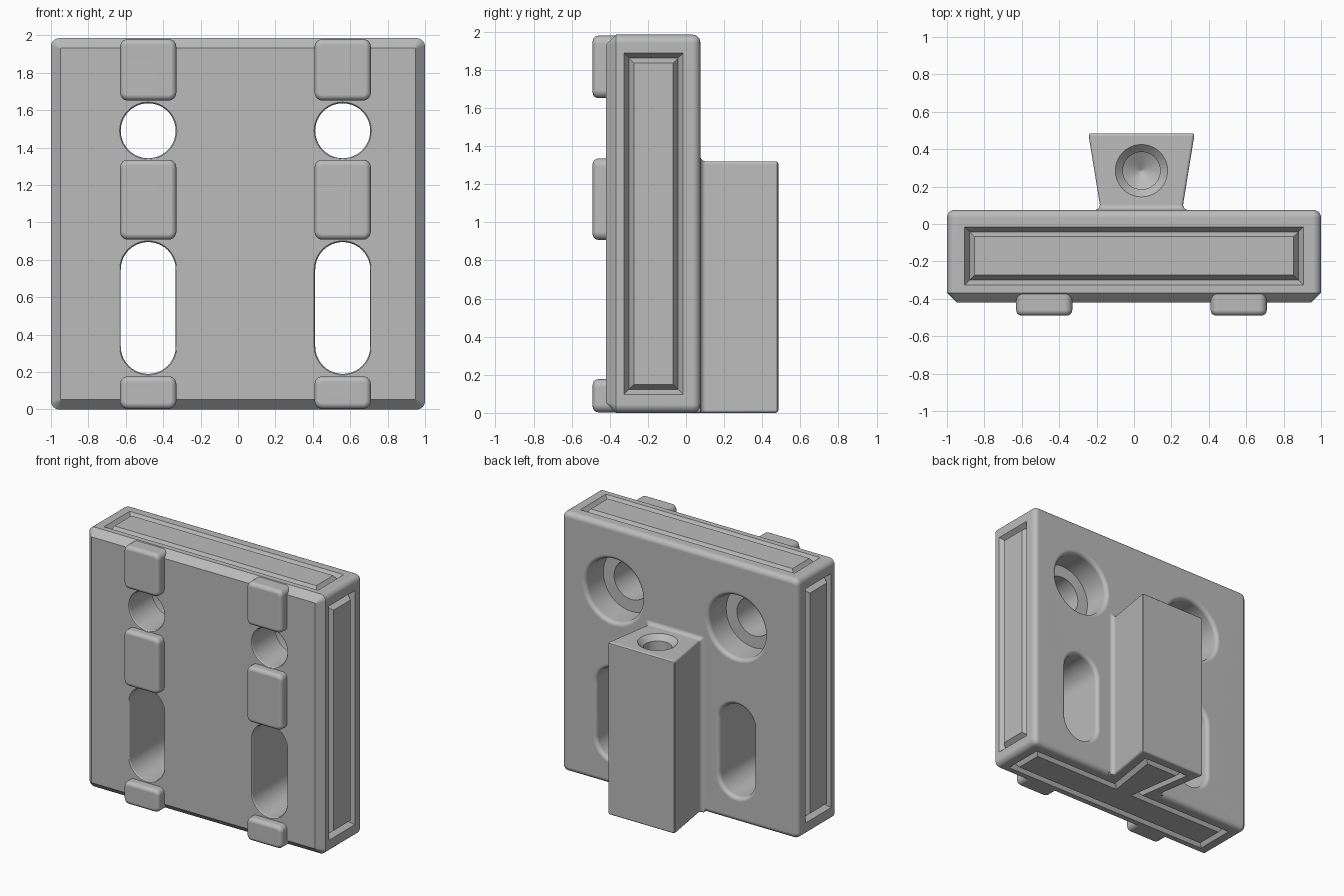
import bpy, bmesh
from math import sin, cos, pi
from mathutils import Vector, Matrix

cube = bpy.data.objects.get("Cube")
if cube:
    bpy.data.objects.remove(cube, do_unlink=True)

grey = bpy.data.materials.new("plain grey")
grey.use_nodes = True
colour = (0.5, 0.5, 0.5, 1)
grey.diffuse_color = colour
grey.node_tree.nodes["Principled BSDF"].inputs["Base Color"].default_value = colour

HEIGHT, BACK, FRONT = 1.985, 0.075, -0.42
AXIS = 0.04            # centre line of the rail and the hole columns
COLUMNS = (AXIS - 0.52, AXIS + 0.52)


def finish(name, bm, matrix=Matrix()):
    bmesh.ops.remove_doubles(bm, verts=bm.verts, dist=1e-5)
    bmesh.ops.recalc_face_normals(bm, faces=bm.faces)
    bm.transform(matrix)
    mesh = bpy.data.meshes.new(name)
    bm.to_mesh(mesh)
    bm.free()
    mesh.materials.append(grey)
    ob = bpy.data.objects.new(name, mesh)
    bpy.context.collection.objects.link(ob)
    return ob


def skin(bm, rings, closed=False):
    """Join rings of points with quads, capping the ends unless closed."""
    rings = [[bm.verts.new(p) for p in ring] for ring in rings]
    pairs = list(zip(rings, rings[1:]))
    if closed:
        pairs.append((rings[-1], rings[0]))
    for a, b in pairs:
        for i in range(len(a)):
            j = (i + 1) % len(a)
            bm.faces.new((a[i], a[j], b[j], b[i]))
    if not closed:
        bm.faces.new(rings[0])
        bm.faces.new(rings[-1])


def loft(name, sections, matrix=Matrix()):
    """Sections along y: (y, x0, x1, z0, z1, corner radius)."""
    rings = []
    for y, x0, x1, z0, z1, r in sections:
        corners = ((x1 - r, z1 - r), (x0 + r, z1 - r), (x0 + r, z0 + r), (x1 - r, z0 + r))
        rings.append([(cx + r * cos((q + k / 10) * pi / 2), y, cz + r * sin((q + k / 10) * pi / 2))
                      for q, (cx, cz) in enumerate(corners) for k in range(11)])
    bm = bmesh.new()
    skin(bm, rings)
    return finish(name, bm, matrix)


def arc(r, n=5):
    """Quarter round as (distance along, inset) pairs, from the side to the end face."""
    return [(r * sin(k / n * pi / 2), r * (1 - cos(k / n * pi / 2))) for k in range(n + 1)]


def inset(y, box, d, r):
    x0, x1, z0, z1 = box
    return (y, x0 + d, x1 - d, z0 + d, z1 - d, r)


def offset(points, d):
    """Mitred inward offset of a counter-clockwise outline."""
    result = []
    for i, p in enumerate(points):
        a = (p - points[i - 1]).normalized()
        b = (points[(i + 1) % len(points)] - p).normalized()
        na, nb = Vector((-a.y, a.x)), Vector((-b.y, b.x))
        result.append(p + (na + nb) * d / (1 + na.dot(nb)))
    return result


def groove(name, outline, matrix, depth=0.04, half=0.026):
    """V-shaped groove cutter around an outline; the surface is local z = 0."""
    outline = [Vector(p) for p in outline]
    bm = bmesh.new()
    skin(bm, [[(p.x, p.y, h) for p in offset(outline, d)]
              for d, h in ((-half * 1.25, depth / 4), (0, -depth), (half * 1.25, depth / 4))], True)
    return finish(name, bm, matrix)


def boolean(ob, others, operation):
    for other in others:
        mod = ob.modifiers.new(other.name, "BOOLEAN")
        mod.operation, mod.solver, mod.object = operation, "EXACT", other
    bpy.context.view_layer.update()
    mesh = bpy.data.meshes.new_from_object(ob.evaluated_get(bpy.context.evaluated_depsgraph_get()))
    ob.modifiers.clear()
    ob.data = mesh
    for other in others:
        bpy.data.objects.remove(other, do_unlink=True)


# Plate: chamfered front, rounded back
box = (-1, 1, 0, HEIGHT)
plate = loft("mounting_plate",
             [inset(FRONT, box, 0.052, 0.004), inset(FRONT + 0.052, box, 0, 0.045)]
             + [inset(BACK - 0.04 + t, box, d, 0.045 - d) for t, d in arc(0.04)])

# Dovetail rail: flared root, widening toward its rear face
def rail_section(y, flare=0, end=0, r=0.015):
    half = 0.222 + 0.162 * (max(y, 0.1) - 0.1) + flare - end
    return (y, AXIS - half, AXIS + half, end, 1.32 + flare - end, r)

root = [rail_section(BACK + 0.03 * (1 - cos(t)), 0.03 * (1 - sin(t)))
        for t in (k * pi / 10 for k in range(6))]
rail = loft("dovetail_rail", [rail_section(-0.1, 0.03)] + root
            + [rail_section(0.47 + t, 0, d, 0.016 - d) for t, d in arc(0.015, 3)])

# Raised front pads in two columns
pads = []
for cx in COLUMNS:
    for z0, z1 in ((0.003, 0.177), (0.908, 1.335), (1.652, 1.98)):
        pad = (cx - 0.15, cx + 0.15, z0, z1)
        pads.append(loft("pad", [inset(y, pad, d, 0.041 - d) for y, d in
                                 [(-0.34, 0)] + [(-0.46 - t, d) for t, d in arc(0.03)]]))
boolean(plate, [rail] + pads, "UNION")

cutters = []
for cx in COLUMNS:
    # Through holes and slots with softened rims
    for z0, z1, rear in ((1.343, 1.637, False), (0.19, 0.895, True)):
        hole = (cx - 0.147, cx + 0.147, z0, z1)
        steps = [(FRONT - 0.01, 0.012)] + [(FRONT + 0.012 - t, d) for t, d in reversed(arc(0.012, 3))]
        if rear:
            steps += [(BACK - 0.03 + t, d) for t, d in arc(0.03)] + [(BACK + 0.01, 0.03)]
        else:
            steps += [(BACK, 0)]
        cutters.append(loft("hole_cutter", [inset(y, hole, -d, 0.147 + d) for y, d in steps]))
    # Rear counterbores
    bore = (cx - 0.238, cx + 0.238, 1.252, 1.728)
    steps = [(-0.14, 0)] + [(BACK - 0.03 + t, d) for t, d in arc(0.03)] + [(BACK + 0.02, 0.03)]
    cutters.append(loft("counterbore_cutter", [inset(y, bore, -d, 0.238 + d) for y, d in steps]))

# Blind countersunk hole in the top of the rail, with a conical bottom
profile = ((0.75, 0.002), (0.81, 0.1), (1.28, 0.1), (1.32, 0.14), (1.34, 0.14))
cutters.append(loft("rail_hole_cutter", [(h, -r, r, -r, r, r) for h, r in profile],
                    Matrix.Translation((AXIS, 0.285, 0)) @ Matrix.Rotation(pi / 2, 4, "X")))

# Panel grooves on the sides, top and bottom
def frame(x_axis, y_axis, normal, origin):
    return Matrix.Translation(origin) @ Matrix((x_axis, y_axis, normal)).transposed().to_4x4()

def rectangle(x0, x1, y0, y1):
    return [(x0, y0), (x1, y0), (x1, y1), (x0, y1)]

near, far = -0.3, -0.042
cutters.append(groove("top_groove", rectangle(-0.88, 0.88, near, far),
                      Matrix.Translation((0, 0, HEIGHT))))
cutters.append(groove("left_groove", rectangle(near, far, 0.123, 1.862),
                      frame((0, 1, 0), (0, 0, 1), (1, 0, 0), (1, 0, 0))))
cutters.append(groove("right_groove", rectangle(-far, -near, 0.123, 1.862),
                      frame((0, -1, 0), (0, 0, 1), (-1, 0, 0), (-1, 0, 0))))
stem = [(AXIS + 0.1, -far), (AXIS + 0.165, -0.385), (AXIS - 0.165, -0.385), (AXIS - 0.1, -far)]
tee = [(-0.88, -far), stem[3], stem[2], stem[1], stem[0], (0.88, -far), (0.88, -near), (-0.88, -near)]
cutters.append(groove("bottom_groove", tee, frame((1, 0, 0), (0, -1, 0), (0, 0, -1), (0, 0, 0))))
boolean(plate, cutters, "DIFFERENCE")

# Smooth the rounds and keep the flat faces crisp
bpy.ops.object.select_all(action="DESELECT")
plate.select_set(True)
bpy.context.view_layer.objects.active = plate
bpy.ops.object.shade_smooth_by_angle(angle=pi / 6)
weighted = plate.modifiers.new("weighted_normals", "WEIGHTED_NORMAL")
weighted.keep_sharp = True
